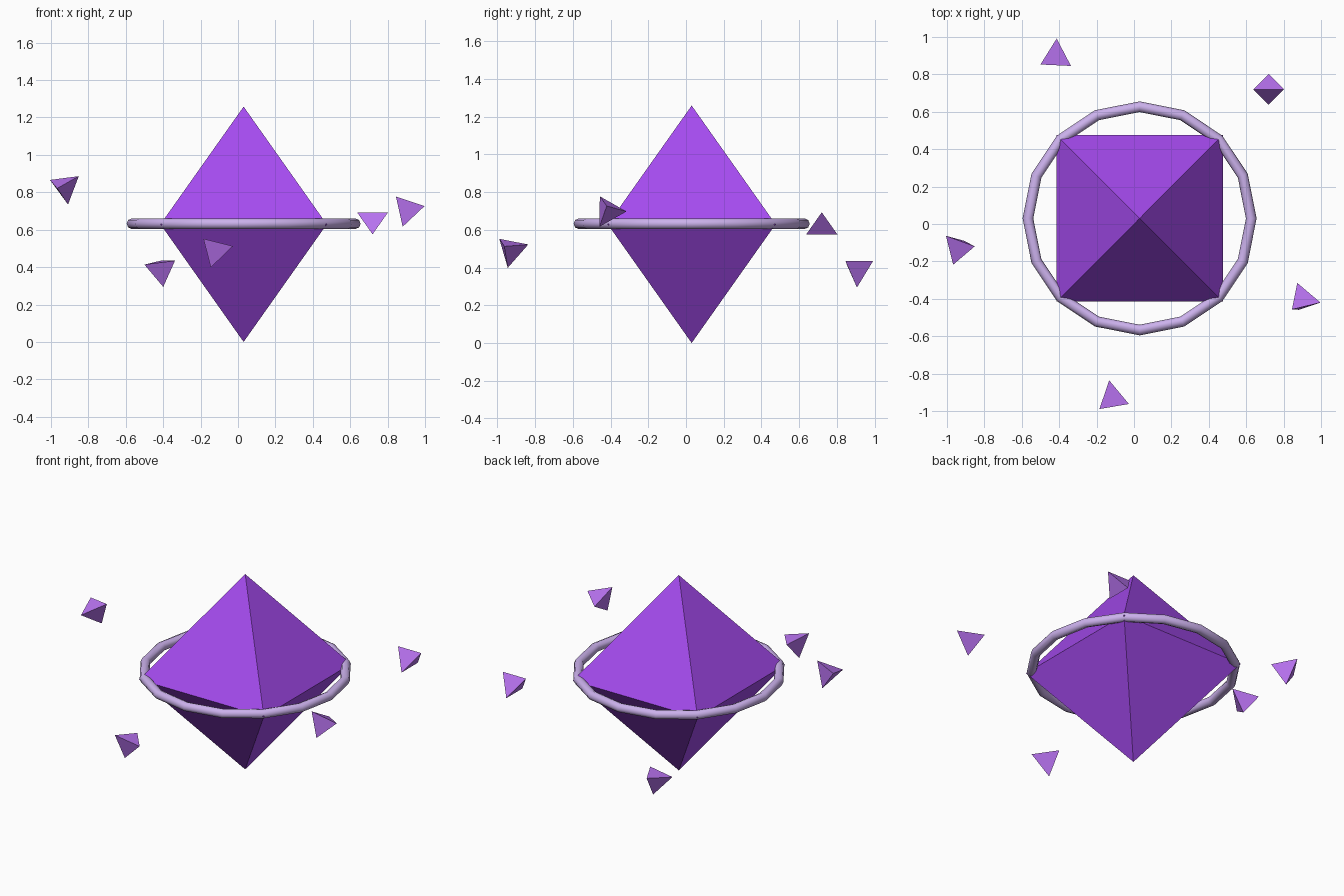
import bpy, bmesh, math
from mathutils import Vector, Matrix

if "Cube" in bpy.data.objects:
    bpy.data.objects.remove(bpy.data.objects["Cube"])

R = 0.629                           # crystal radius
CENTRE = Vector((0.03, 0.03, R))
SHARD_R = 0.101                     # shard circumradius


def material(name, rgb):
    m = bpy.data.materials.new(name)
    m.diffuse_color = (*rgb, 1)
    m.use_nodes = True
    m.node_tree.nodes["Principled BSDF"].inputs["Base Color"].default_value = m.diffuse_color
    return m


def hull(name, points, location, mat):
    """Flat-faced solid from the convex hull of a few points."""
    bm = bmesh.new()
    for p in points:
        bm.verts.new(p)
    bmesh.ops.convex_hull(bm, input=bm.verts)
    bmesh.ops.recalc_face_normals(bm, faces=bm.faces)
    mesh = bpy.data.meshes.new(name)
    bm.to_mesh(mesh)
    bm.free()
    ob = bpy.data.objects.new(name, mesh)
    ob.location = location
    mesh.materials.append(mat)
    bpy.context.collection.objects.link(ob)
    return ob


def tetra_points(apex, side):
    """Regular tetrahedron with one corner along apex, another toward side."""
    a = Vector(apex).normalized()
    s = Vector(side)
    u = (s - a * s.dot(a)).normalized()
    pts = [a * SHARD_R]
    for k in range(3):
        turn = Matrix.Rotation(k * math.tau / 3, 3, a)
        pts.append((turn @ u * math.sqrt(8) / 3 - a / 3) * SHARD_R)
    return pts


purple = material("crystal_purple", (0.38, 0.07, 0.87))
lavender = material("ring_lavender", (0.60, 0.44, 0.84))
violet = material("shard_violet", (0.48, 0.17, 0.87))

# Main crystal: octahedron with its square waist along the axes
h = R / math.sqrt(2)
corners = [(x, y, 0) for x in (-h, h) for y in (-h, h)]
hull("crystal", corners + [(0, 0, R), (0, 0, -R)], CENTRE, purple)

# Ring around the waist
bpy.ops.mesh.primitive_torus_add(major_segments=16, minor_segments=8,
                                 major_radius=0.597, minor_radius=0.0285,
                                 location=(CENTRE.x, CENTRE.y, 0.632))
ring = bpy.context.object
ring.name = "ring"
ring.data.materials.append(lavender)
bpy.ops.object.shade_smooth()

# Five tumbling shards on a circle: height, apex direction, side direction
shards = [
    (0.634, (0.82, 0, 0.58), (-0.82, 0, 0.58)),
    (0.394, (0.13, 0.07, -1.0), (-0.86, -0.45, 0.20)),
    (0.827, (0.24, 0.326, -0.916), (-0.72, 0.61, 0.36)),
    (0.496, (-0.22, -0.11, -0.94), (-0.62, -0.56, 0.575)),
    (0.704, (-0.18, -0.45, -0.86), (0.90, -0.04, 0.25)),
]
for i, (z, apex, side) in enumerate(shards):
    ang = math.radians(45 + 72 * i)
    loc = (CENTRE.x + 0.975 * math.cos(ang), CENTRE.y + 0.975 * math.sin(ang), z)
    hull(f"shard_{i + 1}", tetra_points(apex, side), loc, violet)
